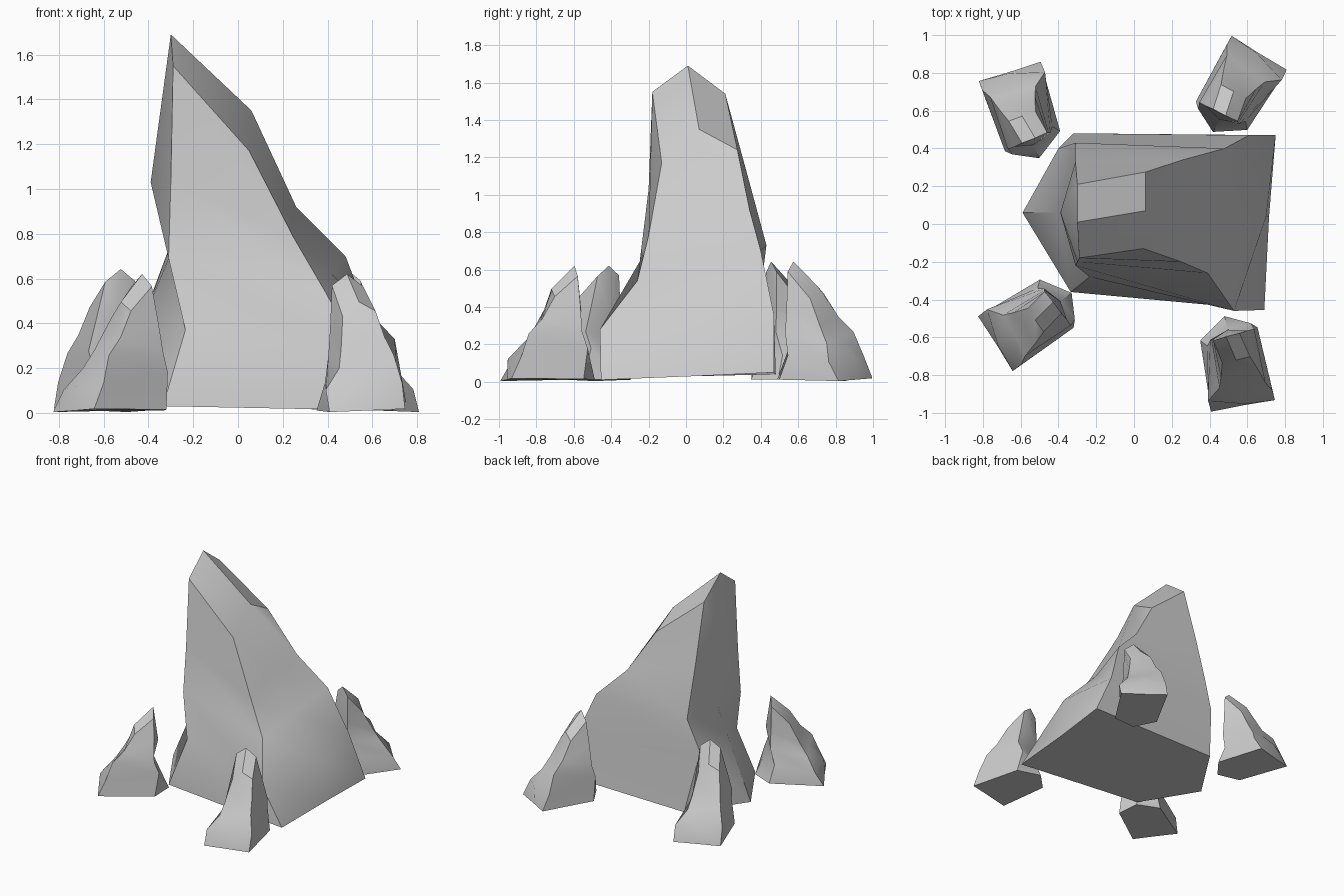
import bpy
import math

if "Cube" in bpy.data.objects:
    bpy.data.objects.remove(bpy.data.objects["Cube"])

# Rock profile edges, top to ground, in order around the stone
EDGES = [
    # front left
    [(-.29, -.18, 1.55), (-.30, -.20, 1.03), (-.31, -.22, .69), (-.235, -.28, .37), (-.335, -.36, .03)],
    # front right
    [(.05, -.13, 1.17), (.25, -.20, .78), (.39, -.26, .54), (.53, -.46, .28), (.69, -.455, .01)],
    # right middle
    [(.06, .07, 1.35), (.23, .07, .87), (.42, .06, .62), (.70, .04, .33), (.715, .04, .03)],
    # back right
    [(.06, .275, 1.24), (.26, .34, .92), (.48, .40, .70), (.61, .47, .36), (.75, .47, .05)],
    # back left
    [(-.30, .21, 1.54), (-.31, .33, 1.10), (-.31, .43, .73), (-.40, .40, .49), (-.32, .48, .04)],
    # left middle
    [(-.30, .01, 1.69), (-.39, .06, 1.03), (-.31, .06, .69), (-.41, .06, .45), (-.59, .06, .03)],
]


def make_rock_mesh():
    n, rows = len(EDGES), len(EDGES[0])
    verts = [p for edge in EDGES for p in edge]
    faces = []
    for i in range(n):
        a, b = i * rows, (i + 1) % n * rows
        for k in range(rows - 1):
            faces.append((a + k, a + k + 1, b + k + 1, b + k))
    # two slanted roof facets and the base
    faces.append((0, rows, 2 * rows, 5 * rows))
    faces.append((5 * rows, 2 * rows, 3 * rows, 4 * rows))
    faces.append([i * rows + rows - 1 for i in reversed(range(n))])
    mesh = bpy.data.meshes.new("rock")
    mesh.from_pydata(verts, [], faces)
    mesh.update()
    return mesh


def place_rock(name, mesh, x=0, y=0, z=0, angle=0, scale=(1, 1, 1)):
    obj = bpy.data.objects.new(name, mesh.copy())
    bpy.context.collection.objects.link(obj)
    obj.location = (x, y, z)
    obj.rotation_euler.z = math.radians(angle)
    obj.scale = scale
    bpy.ops.object.select_all(action='DESELECT')
    obj.select_set(True)
    bpy.context.view_layer.objects.active = obj
    bpy.ops.object.shade_smooth_by_angle(angle=math.radians(30))
    return obj


rock = make_rock_mesh()

# Large central rock
place_rock("main_rock", rock)

# Four small stones around it, tails pointing outwards
for name, x, y, angle, height in [
    ("front_right_stone", .51, -.705, -76, .367),
    ("front_left_stone", -.52, -.475, 216, .367),
    ("back_left_stone", -.56, .56, 111, .38),
    ("back_right_stone", .54, .67, 62, .38),
]:
    place_rock(name, rock, x, y, 0, angle, (.37, .37, height))
